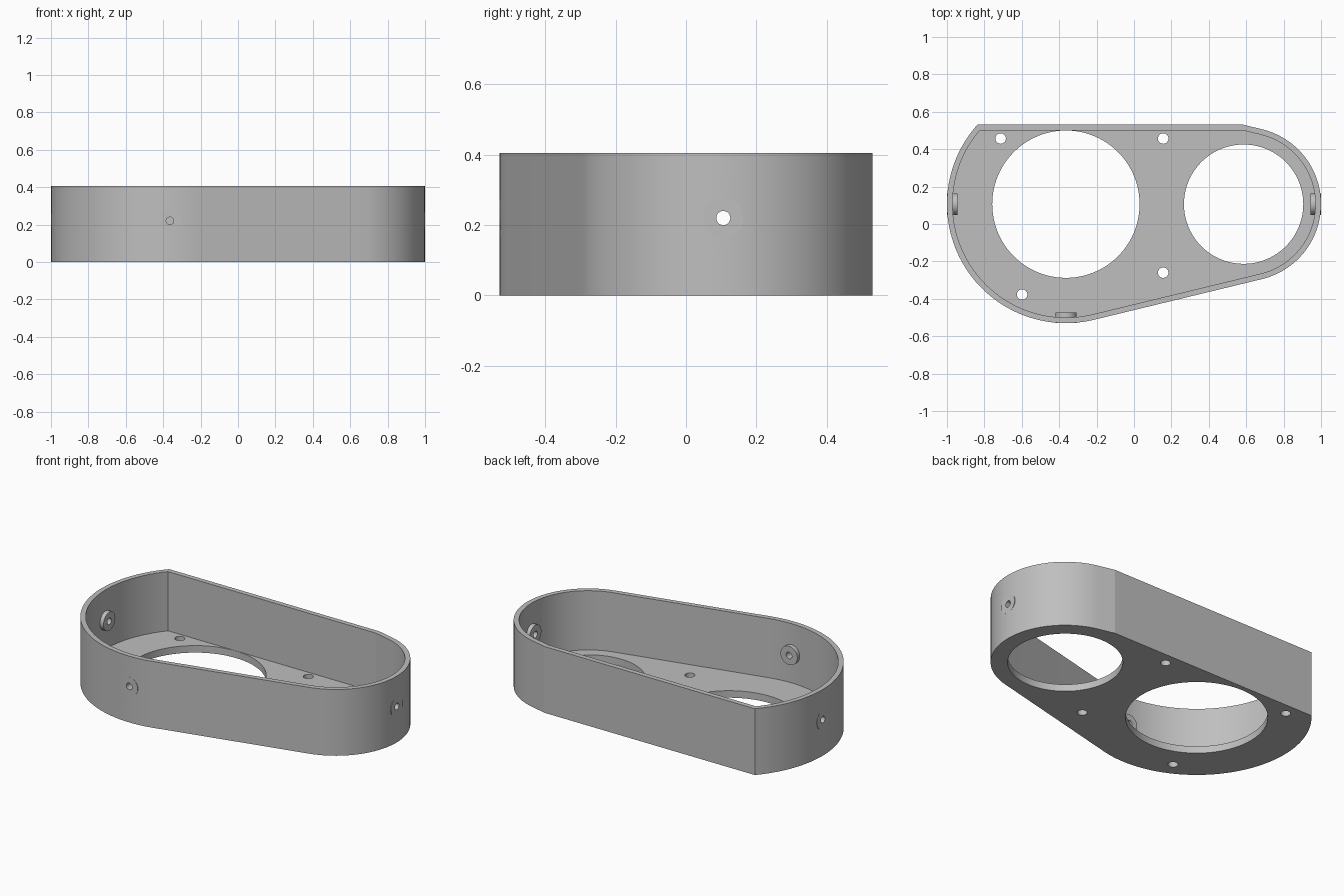
import bpy, bmesh, math
from mathutils import Matrix, Vector

cube = bpy.data.objects.get("Cube")
if cube:
    bpy.data.objects.remove(cube, do_unlink=True)

HEIGHT, FLOOR, WALL = 0.405, 0.043, 0.03
MID_Y, BACK_Y = 0.106, 0.531
BIG_X, BIG_R = -0.364, 0.636
SMALL_X, SMALL_R = 0.588, 0.412
BOSS_Z = 0.22

grey = bpy.data.materials.new("grey plastic")
grey.use_nodes = True
grey.diffuse_color = (0.52, 0.52, 0.52, 1)
grey.node_tree.nodes["Principled BSDF"].inputs["Base Color"].default_value = grey.diffuse_color


def make_object(name, bm):
    bmesh.ops.recalc_face_normals(bm, faces=bm.faces)
    mesh = bpy.data.meshes.new(name)
    bm.to_mesh(mesh)
    bm.free()
    mesh.materials.append(grey)
    obj = bpy.data.objects.new(name, mesh)
    bpy.context.collection.objects.link(obj)
    return obj


def arc(x, r, start, end, steps):
    angles = [start + (end - start) * i / steps for i in range(steps + 1)]
    return [(x + r * math.cos(a), MID_Y + r * math.sin(a)) for a in angles]


def outline(inset):
    """Two circles joined by tangents, cut straight along the back."""
    big, small, back = BIG_R - inset, SMALL_R - inset, BACK_Y - inset
    tilt = math.asin((BIG_R - SMALL_R) / (SMALL_X - BIG_X))
    normal = math.pi / 2 - tilt
    cut = math.pi - math.asin((back - MID_Y) / big)
    points = arc(BIG_X, big, cut, 2 * math.pi - normal, 60)
    points += arc(SMALL_X, small, -normal, normal, 56)
    x, y = points[-1]
    points.append((x - (back - y) / math.tan(tilt), back))
    return points


def prism(name, points, bottom, top):
    bm = bmesh.new()
    face = bm.faces.new([bm.verts.new((x, y, bottom)) for x, y in points])
    up = bmesh.ops.extrude_face_region(bm, geom=[face])
    verts = [v for v in up["geom"] if isinstance(v, bmesh.types.BMVert)]
    bmesh.ops.translate(bm, verts=verts, vec=(0, 0, top - bottom))
    return make_object(name, bm)


def cylinder(name, start, end, radius, sides=48):
    start, end = Vector(start), Vector(end)
    axis = end - start
    turn = axis.to_track_quat('Z', 'Y').to_matrix().to_4x4()
    bm = bmesh.new()
    bmesh.ops.create_cone(bm, cap_ends=True, segments=sides, radius1=radius, radius2=radius,
                          depth=axis.length, matrix=Matrix.Translation((start + end) / 2) @ turn)
    return make_object(name, bm)


def activate(obj):
    bpy.ops.object.select_all(action='DESELECT')
    obj.select_set(True)
    bpy.context.view_layer.objects.active = obj


def cut(obj, cutter):
    activate(obj)
    mod = obj.modifiers.new("cut", 'BOOLEAN')
    mod.operation, mod.solver, mod.object = 'DIFFERENCE', 'EXACT', cutter
    bpy.ops.object.modifier_apply(modifier=mod.name)
    bpy.data.objects.remove(cutter, do_unlink=True)


def smooth(obj):
    activate(obj)
    bpy.ops.object.shade_smooth_by_angle(angle=math.radians(10))


# Open tray with a thin wall
tray = prism("tray", outline(0), 0, HEIGHT)
cut(tray, prism("cavity", outline(WALL), FLOOR, HEIGHT + 0.1))

# Two large openings and four screw holes in the floor
holes = [(BIG_X, MID_Y, 0.394, 96), (0.586, MID_Y, 0.319, 96)]
holes += [(x, y, 0.028, 48) for x, y in
          ((-0.713, 0.457), (0.156, 0.457), (0.156, -0.26), (-0.598, -0.377))]
for x, y, r, sides in holes:
    cut(tray, cylinder("hole", (x, y, -0.1), (x, y, FLOOR + 0.05), r, sides))

# Round bosses on the wall, each drilled through together with the wall
bosses = {
    "right_boss": ((-1, MID_Y), (1, 0)),
    "left_boss": ((1, MID_Y), (-1, 0)),
    "front_boss": ((BIG_X, MID_Y - BIG_R), (0, 1)),
}
for name, (spot, direction) in bosses.items():
    outer = Vector((*spot, BOSS_Z))
    inward = Vector((*direction, 0))
    boss = cylinder(name, outer, outer + inward * 0.056, 0.057)
    for part in (tray, boss):
        cut(part, cylinder("drill", outer - inward * 0.1, outer + inward * 0.1, 0.02))
    smooth(boss)
smooth(tray)
